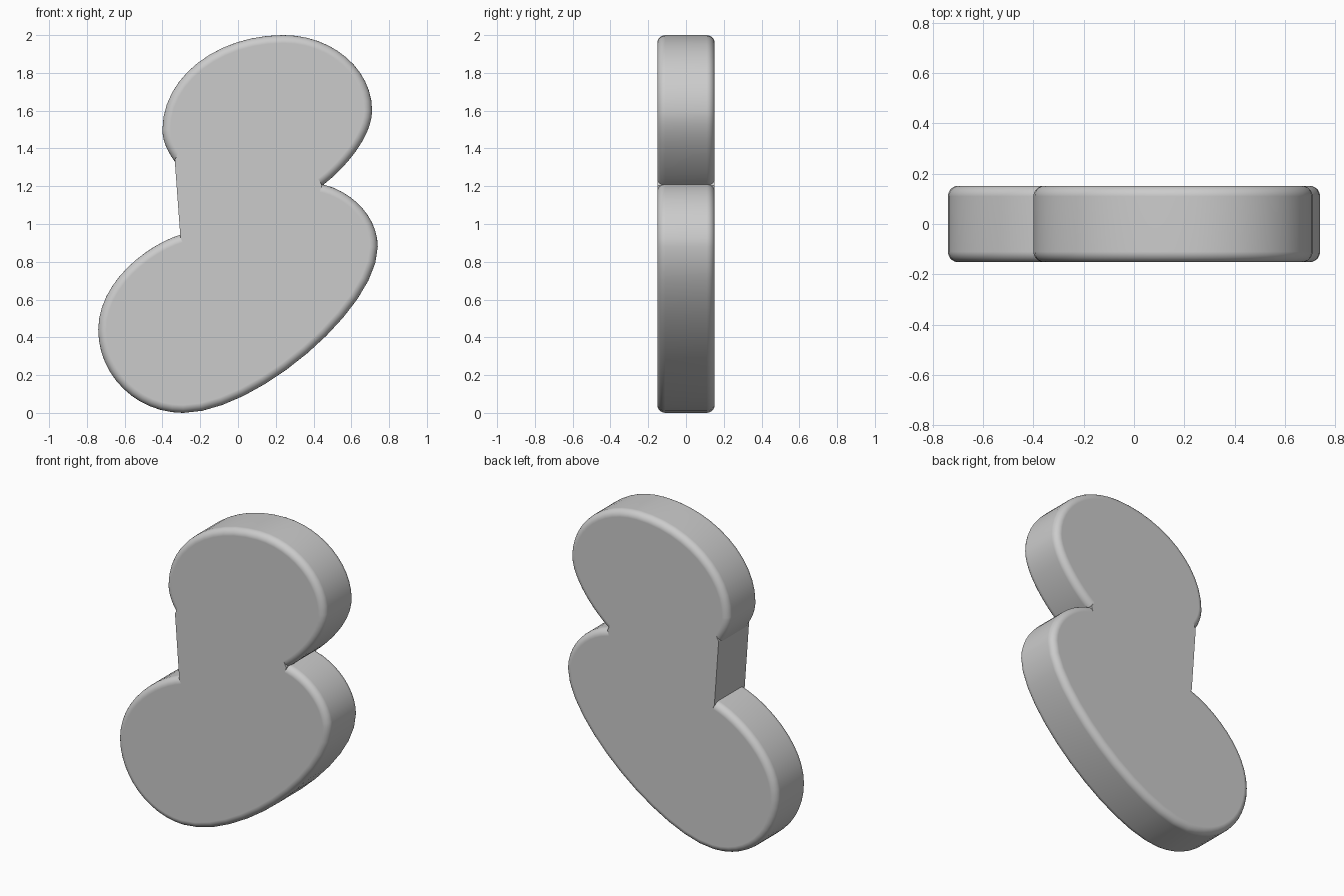
import bpy, bmesh, math
from mathutils import Vector
from mathutils.geometry import interpolate_bezier

if "Cube" in bpy.data.objects:
    bpy.data.objects.remove(bpy.data.objects["Cube"])

HALF = 0.152   # half of the thickness
ROUND = 0.042  # rim radius


def outline(nodes, steps=12):
    """Closed Bezier outline; node = x, z, tangent x, tangent z, handle in, handle out."""
    pts = []
    for a, b in zip(nodes, nodes[1:] + nodes[:1]):
        pa, pb = Vector((a[0], 0, a[1])), Vector((b[0], 0, b[1]))
        ta = Vector((a[2], 0, a[3])).normalized() * a[5]
        tb = Vector((b[2], 0, b[3])).normalized() * b[4]
        pts += interpolate_bezier(pa, pa + ta, pb - tb, pb, steps + 1)[:-1]
    return [(p.x, p.z) for p in pts]


def slab(name, pts, rounded):
    bm = bmesh.new()
    face = bm.faces.new([bm.verts.new((x, -HALF, z)) for x, z in pts])
    ext = bmesh.ops.extrude_face_region(bm, geom=[face])
    for v in ext["geom"]:
        if isinstance(v, bmesh.types.BMVert):
            v.co.y = HALF
    bmesh.ops.recalc_face_normals(bm, faces=bm.faces)
    if rounded:
        rim = [e for e in bm.edges if abs(e.verts[0].co.y - e.verts[1].co.y) < 1e-5]
        bmesh.ops.bevel(bm, geom=rim, offset=ROUND, segments=5, profile=0.5,
                        affect='EDGES', clamp_overlap=True)
    mesh = bpy.data.meshes.new(name)
    bm.to_mesh(mesh)
    bm.free()
    ob = bpy.data.objects.new(name, mesh)
    bpy.context.collection.objects.link(ob)
    bpy.ops.object.select_all(action='DESELECT')
    ob.select_set(True)
    bpy.context.view_layer.objects.active = ob
    if rounded:
        bpy.ops.object.shade_smooth_by_angle(angle=math.radians(35))
        wn = ob.modifiers.new("flat_faces", 'WEIGHTED_NORMAL')
        wn.keep_sharp = True
    return ob


# Lower lobe, anticlockwise from the bottom
lower = outline([
    (-0.29, 0.00, 1, 0, 0.25, 0.38),
    (0.74, 0.88, 0, 1, 0.33, 0.18),
    (0.36, 1.22, -1, 0, 0.20, 0.20),
    (-0.30, 0.945, -1, -0.3, 0.20, 0.19),
    (-0.74, 0.44, 0, -1, 0.25, 0.24),
])
slab("lower_lobe", lower, True)

# Upper lobe, anticlockwise from the right
upper = outline([
    (0.71, 1.60, 0, 1, 0.15, 0.22),
    (0.24, 2.00, -1, 0, 0.26, 0.353),
    (-0.40, 1.50, 0, -1, 0.276, 0.07),
    (-0.335, 1.33, 0.55, -0.83, 0.06, 0.10),
    (0.02, 1.12, 1, 0, 0.16, 0.16),
    (0.44, 1.20, 0.8, 0.55, 0.14, 0.12),
])
slab("upper_lobe", upper, True)

# Flat web joining the two lobes
slab("joining_web", [(-0.305, 0.93), (-0.25, 0.80), (0.30, 0.80), (0.41, 1.10),
                     (0.445, 1.205), (0.40, 1.28), (0.30, 1.55), (-0.25, 1.50),
                     (-0.335, 1.34)], False)
